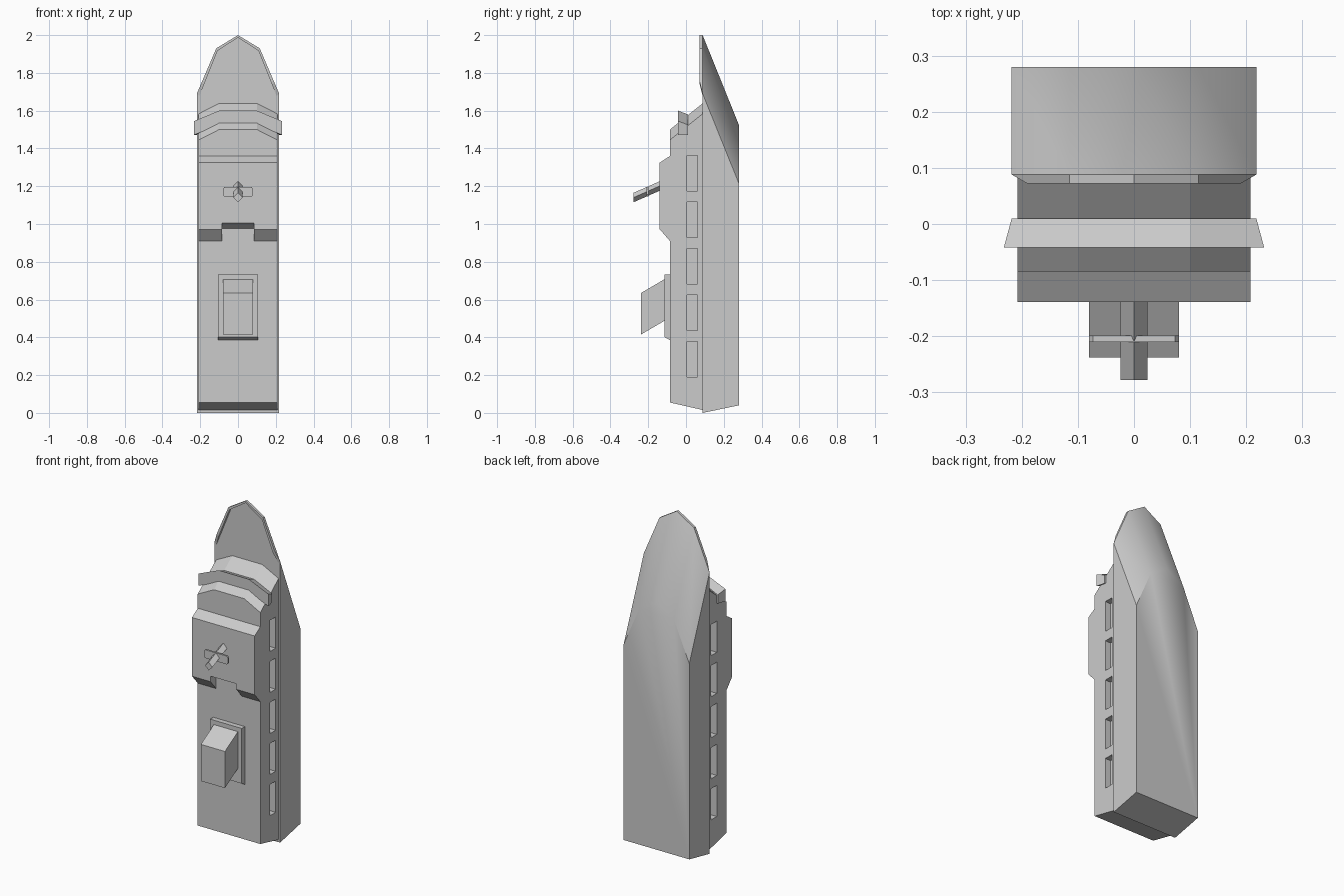
import bpy, bmesh

if "Cube" in bpy.data.objects:
    bpy.data.objects.remove(bpy.data.objects["Cube"])

def finish(name, bm):
    bmesh.ops.remove_doubles(bm, verts=bm.verts[:], dist=1e-5)
    bmesh.ops.recalc_face_normals(bm, faces=bm.faces[:])
    me = bpy.data.meshes.new(name)
    bm.to_mesh(me)
    bm.free()
    ob = bpy.data.objects.new(name, me)
    bpy.context.collection.objects.link(ob)
    return ob

def loft(name, loops):
    """Skin matching closed loops of points and cap both ends."""
    bm = bmesh.new()
    rings = [[bm.verts.new(p) for p in loop] for loop in loops]
    n = len(rings[0])
    for a, b in zip(rings, rings[1:]):
        for i in range(n):
            j = (i + 1) % n
            bm.faces.new((a[i], a[j], b[j], b[i]))
    bm.faces.new(rings[0])
    bm.faces.new(rings[-1])
    return finish(name, bm)

def prism(name, x0, x1, profile):
    """Extrude a (y, z) profile along x."""
    return loft(name, [[(x, y, z) for y, z in profile] for x in (x0, x1)])

def box(name, x0, x1, y0, y1, z0, z1):
    return prism(name, x0, x1, [(y0, z0), (y1, z0), (y1, z1), (y0, z1)])

DECK, KEEL, HALF = 0.088, 0.28, 0.218

# Hull: pointed bow outline, raked back from deck to keel
def outline(y, stern, drop):
    pts = [(HALF, stern), (HALF, 1.69 - drop), (0.115, 1.93 - drop), (0, 2 - drop)]
    pts += [(-x, z) for x, z in reversed(pts[:3])]
    return [(x, y, z) for x, z in pts]

hull = loft("hull", [outline(DECK, 0, 0), outline(KEEL, 0.04, 0.475)])
bpy.context.view_layer.objects.active = hull
hull.select_set(True)
bpy.ops.object.shade_smooth_by_angle(angle=0.52)
hull.select_set(False)

# Thin bulwark around the bow
half = [(HALF, 1.69, DECK), (0.19, 1.755, 0.072), (0.115, 1.93, 0.072)]
rim = half + [(0, 2, 0.072)] + [(-x, z, y) for x, z, y in reversed(half)]
sections = []
for x, z, y in rim:
    xi, zi = x * 0.94, z - 0.013
    sections.append([(x, DECK, z), (x, y, z), (xi, y, zi), (xi, DECK, zi)])
loft("bow_bulwark", sections)

# Superstructure with a faceted, sloping front
STATIONS = ((-0.208, 0), (-0.1, 0.055), (0.1, 0.055), (0.208, 0))
body = loft("superstructure", [
    [(x, DECK + 0.002, 0.015), (x, -0.085, 0.055), (x, -0.085, 1.445 + d),
     (x, DECK + 0.002, 1.585 + d)] for x, d in STATIONS])

# Recessed side openings
for i in range(5):
    z = 0.19 + 0.2465 * i
    for s in (-1, 1):
        xs = sorted((s * 0.17, s * 0.3))
        cutter = box("opening_cutter", *xs, 0.005, 0.06, z, z + 0.187)
        cutter.hide_render = True
        mod = body.modifiers.new("opening", "BOOLEAN")
        mod.operation, mod.solver, mod.object = "DIFFERENCE", "EXACT", cutter
        bpy.context.view_layer.objects.active = body
        bpy.ops.object.modifier_apply(modifier=mod.name)
        bpy.data.objects.remove(cutter)

# Bridge band with overhanging wings
band = []
for k, d in ((-1, 0), (-0.1, 0.055), (0.1, 0.055), (1, 0)):
    xf, xb = (k * 0.232, k * 0.218) if abs(k) == 1 else (k, k)
    band.append([(xf, -0.042, 1.472 + d), (xf, -0.042, 1.545 + d),
                 (xb, 0.01, 1.525 + d), (xb, 0.01, 1.472 + d)])
loft("bridge", band)

# Raised upper deck, notched at the middle of its aft edge
for name, x0, x1, lift in (("upper_deck_left", -0.208, -0.085, 0),
                           ("upper_deck_middle", -0.085, 0.085, 1),
                           ("upper_deck_right", 0.085, 0.208, 0)):
    a, b = (0.975, 1.005) if lift else (0.91, 0.972)
    prism(name, x0, x1, [(-0.085, a), (-0.139, b), (-0.139, 1.325), (-0.085, 1.36)])

# Funnel and its base
prism("funnel_base", -0.105, 0.105,
      [(-0.085, 0.385), (-0.115, 0.402), (-0.115, 0.733), (-0.085, 0.733)])
prism("funnel", -0.08, 0.08,
      [(-0.115, 0.487), (-0.238, 0.415), (-0.238, 0.635), (-0.115, 0.707)])

# Raked mast with crossbar
def diamond(y, z):
    return [(0.024, y, z), (0, y, z + 0.025), (-0.024, y, z), (0, y, z - 0.025)]

loft("mast", [diamond(-0.135, 1.203), diamond(-0.278, 1.14)])
bar = [(0.08, 0.015), (0.073, 0.025)]
bar += [(-x, z) for x, z in reversed(bar)]
bar += [(-x, -z) for x, z in bar]
loft("mast_crossbar", [[(x, y, 1.17 + z) for x, z in bar] for y in (-0.21, -0.199)])
